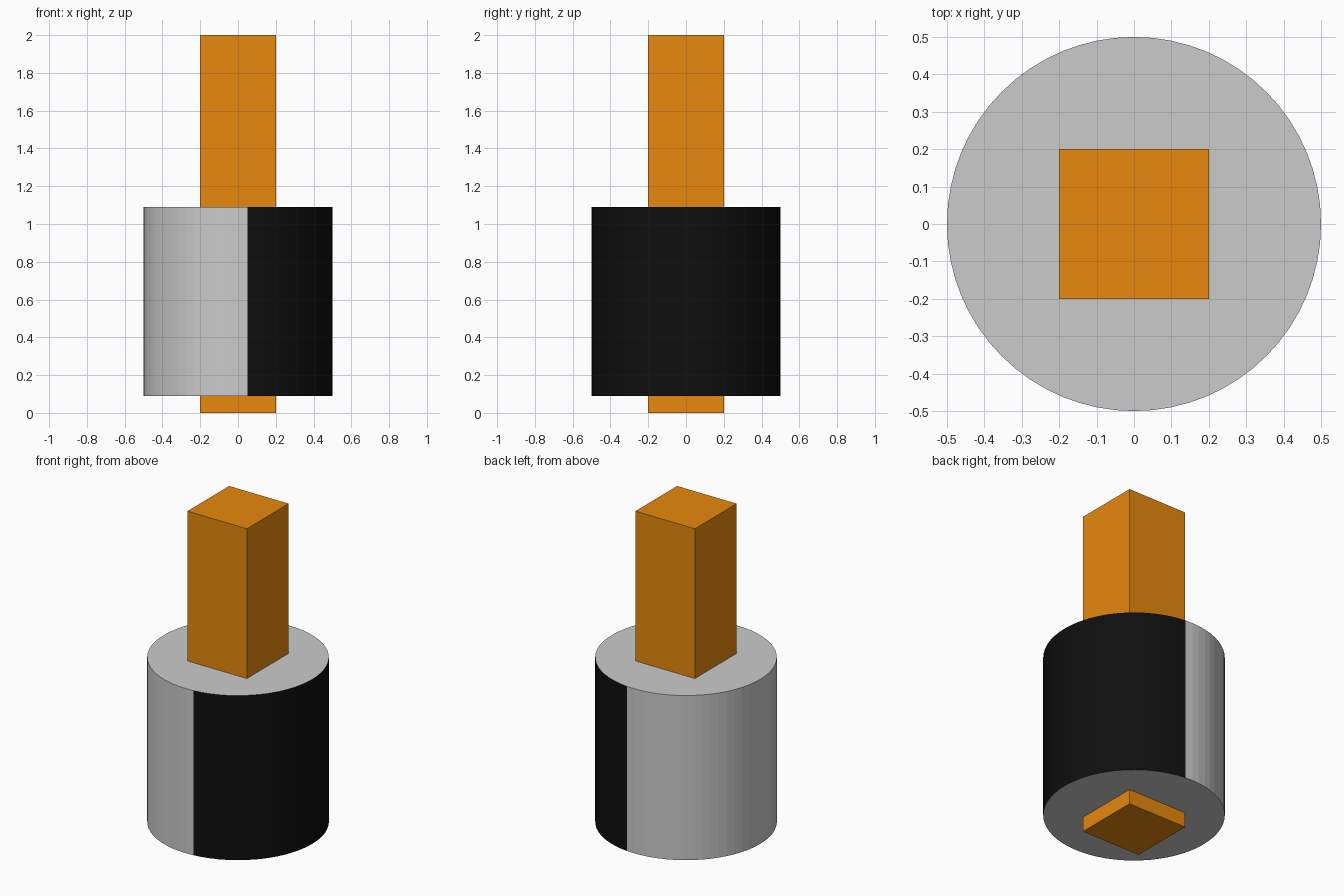
import bpy
import math

if "Cube" in bpy.data.objects:
    bpy.data.objects.remove(bpy.data.objects["Cube"])


def material(name, color):
    mat = bpy.data.materials.new(name)
    mat.diffuse_color = (*color, 1.0)
    mat.use_nodes = True
    mat.node_tree.nodes["Principled BSDF"].inputs["Base Color"].default_value = mat.diffuse_color
    return mat


orange = material("orange", (0.8, 0.25, 0.004))
black = material("black", (0.0045, 0.0045, 0.0045))
grey = material("grey", (0.6, 0.6, 0.6))

# Square bar running through the drum
bpy.ops.mesh.primitive_cube_add(size=1, location=(0, 0, 1))
bar = bpy.context.object
bar.name = "square_bar"
bar.scale = (0.4, 0.4, 2.0)
bpy.ops.object.transform_apply(location=False, rotation=False, scale=True)
bar.data.materials.append(orange)

# Drum around the lower half of the bar
bpy.ops.mesh.primitive_cylinder_add(vertices=64, radius=0.5, depth=1.0,
                                    location=(0, 0, 0.59))
drum = bpy.context.object
drum.name = "drum"
drum.data.materials.append(grey)
drum.data.materials.append(black)

# Black band on the right side of the drum wall
for face in drum.data.polygons:
    angle = math.degrees(math.atan2(face.center.y, face.center.x))
    if abs(face.normal.z) < 0.5 and abs(angle) < 84.375:
        face.material_index = 1
